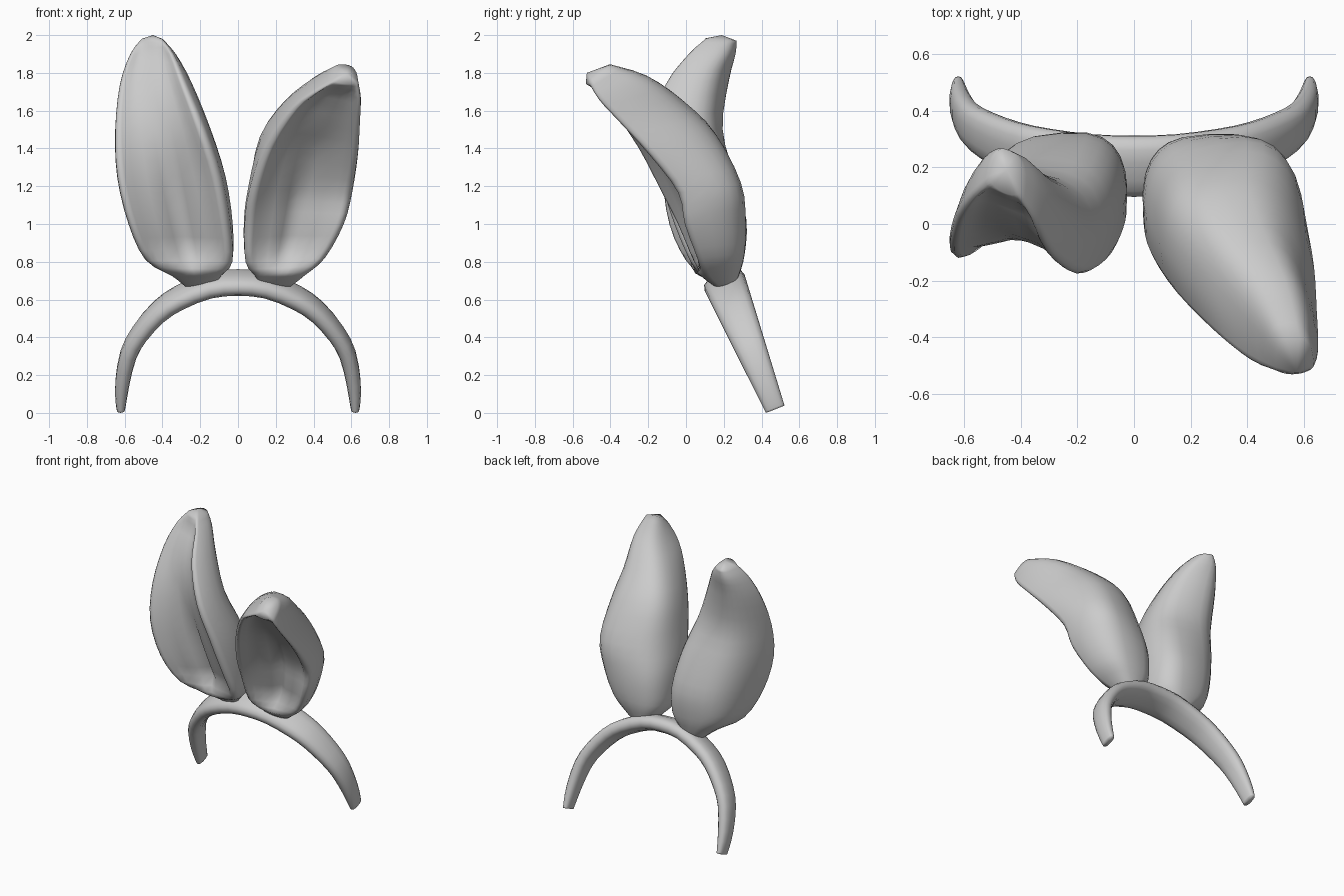
import bpy, bmesh, math
from mathutils import Vector as V

if "Cube" in bpy.data.objects:
    bpy.data.objects.remove(bpy.data.objects["Cube"])


def loft(name, rings, tip_start=None, tip_end=None):
    """Skin a list of closed rings, closing each end with a fan."""
    bm = bmesh.new()
    vs = [[bm.verts.new(p) for p in r] for r in rings]
    n = len(rings[0])
    for a, b in zip(vs, vs[1:]):
        for i in range(n):
            j = (i + 1) % n
            bm.faces.new((a[i], a[j], b[j], b[i]))
    for ring, pts, tip in ((vs[0], rings[0], tip_start), (vs[-1], rings[-1], tip_end)):
        c = bm.verts.new(tip if tip else sum(pts, V()) / n)
        for i in range(n):
            bm.faces.new((ring[i], ring[(i + 1) % n], c))
    bmesh.ops.recalc_face_normals(bm, faces=bm.faces)
    me = bpy.data.meshes.new(name)
    bm.to_mesh(me)
    bm.free()
    me.polygons.foreach_set("use_smooth", [True] * len(me.polygons))
    ob = bpy.data.objects.new(name, me)
    bpy.context.collection.objects.link(ob)
    return ob


def smooth_rows(rows, steps):
    """Catmull-Rom interpolation between rows of numbers."""
    out = []
    for i in range(len(rows) - 1):
        p = [rows[max(i - 1, 0)], rows[i], rows[i + 1], rows[min(i + 2, len(rows) - 1)]]
        for k in range(steps):
            t = k / steps
            out.append([0.5 * (2 * b + (c - a) * t + (2 * a - 5 * b + 4 * c - d) * t * t
                               + (3 * b - a - 3 * c + d) * t ** 3) for a, b, c, d in zip(*p)])
    return out + [list(rows[-1])]


def spow(v, e):
    return math.copysign(abs(v) ** e, v)


# Front of an ear section: rounded rim, shallow hollow with a central crease (across, depth)
HOLLOW = [(-.97, -.07), (-.9, -.11), (-.82, -.09), (-.7, .0), (-.45, .05), (-.2, .12), (0, .28),
          (.2, .14), (.45, .07), (.7, .0), (.82, -.09), (.9, -.11), (.97, -.07)]


def ear(name, rows, tip):
    """Each row: left rim, right rim and back point of one section."""
    rings = []
    fine = smooth_rows(rows, 3)
    for k, r in enumerate(fine):
        left, right, back = V(r[0:3]), V(r[3:6]), V(r[6:9])
        mid, u = (left + right) / 2, (right - left) / 2
        b = back - mid
        fade = min(1, max(0, k - 4) / 3, (len(fine) - 1 - k) / 3)
        crease = max(0, min(1, (17 - k) / 6))
        ring = [mid + u * spow(math.cos(a), .7) + b * spow(math.sin(a), .75)
                for a in (math.pi * i / 14 for i in range(15))]
        for s, g in HOLLOW:
            g = min(g, .06 + .22 * crease)
            flat = -.3 * math.sqrt(1 - s * s)
            ring.append(mid + u * s + b * (g * fade + flat * (1 - fade)))
        rings.append(ring)
    return loft(name, rings, None, tip)


# Upright ear
ear("upright_ear", [
    (-.28, .18, .67, -.12, .18, .67, -.20, .26, .68),
    (-.35, .13, .725, -.09, .13, .725, -.22, .285, .74),
    (-.49, .03, .81, -.03, .06, .80, -.25, .31, .84),
    (-.58, -.05, 1.0, -.04, -.02, 1.0, -.26, .32, 1.02),
    (-.64, -.08, 1.25, -.085, -.10, 1.25, -.29, .26, 1.25),
    (-.65, -.04, 1.5, -.17, -.15, 1.5, -.33, .18, 1.5),
    (-.625, .05, 1.74, -.27, -.09, 1.74, -.38, .205, 1.76),
    (-.57, .12, 1.9, -.34, .03, 1.9, -.42, .25, 1.9),
    (-.51, .17, 1.98, -.40, .12, 1.98, -.44, .26, 1.97)],
    V((-.45, .19, 2.0)))

# Ear folding forward
ear("folded_ear", [
    (.12, .18, .67, .28, .18, .67, .20, .26, .68),
    (.09, .13, .725, .35, .13, .725, .22, .285, .74),
    (.04, .07, .80, .46, .09, .82, .24, .31, .84),
    (.035, -.01, 1.0, .56, .03, 1.0, .27, .315, 1.02),
    (.06, -.10, 1.18, .605, .0, 1.17, .30, .28, 1.22),
    (.14, -.22, 1.42, .635, -.15, 1.37, .31, .155, 1.48),
    (.28, -.36, 1.62, .645, -.31, 1.54, .38, .0, 1.64),
    (.40, -.455, 1.71, .65, -.435, 1.67, .49, -.20, 1.78),
    (.50, -.505, 1.77, .635, -.495, 1.76, .56, -.40, 1.845)],
    V((.575, -.525, 1.80)))

# Headband: a tapering strip bent in a leaning plane
half = [(0, .69), (.15, .675), (.31, .61), (.42, .535), (.52, .42), (.58, .31), (.612, .16), (.62, .05), (.62, .02)]
path = smooth_rows([(-x, z) for x, z in half[:0:-1]] + half, 2)
lean = V((0, .93, .37))
rings = []
for i, (x, z) in enumerate(path):
    a, b = path[max(i - 1, 0)], path[min(i + 1, len(path) - 1)]
    centre = V((x, .2 + (.70 - z) * .4, z))
    tangent = V((b[0] - a[0], -.4 * (b[1] - a[1]), b[1] - a[1]))
    normal = lean.cross(tangent).normalized()
    t = (.70 - z) / .68
    wide = .115 - .062 * t
    thick = .055 - .018 * t - .015 * t ** 8
    rings.append([centre + lean * wide * spow(math.cos(q), .8) + normal * thick * spow(math.sin(q), .8)
                  for q in (2 * math.pi * k / 14 for k in range(14))])
loft("headband", rings)
